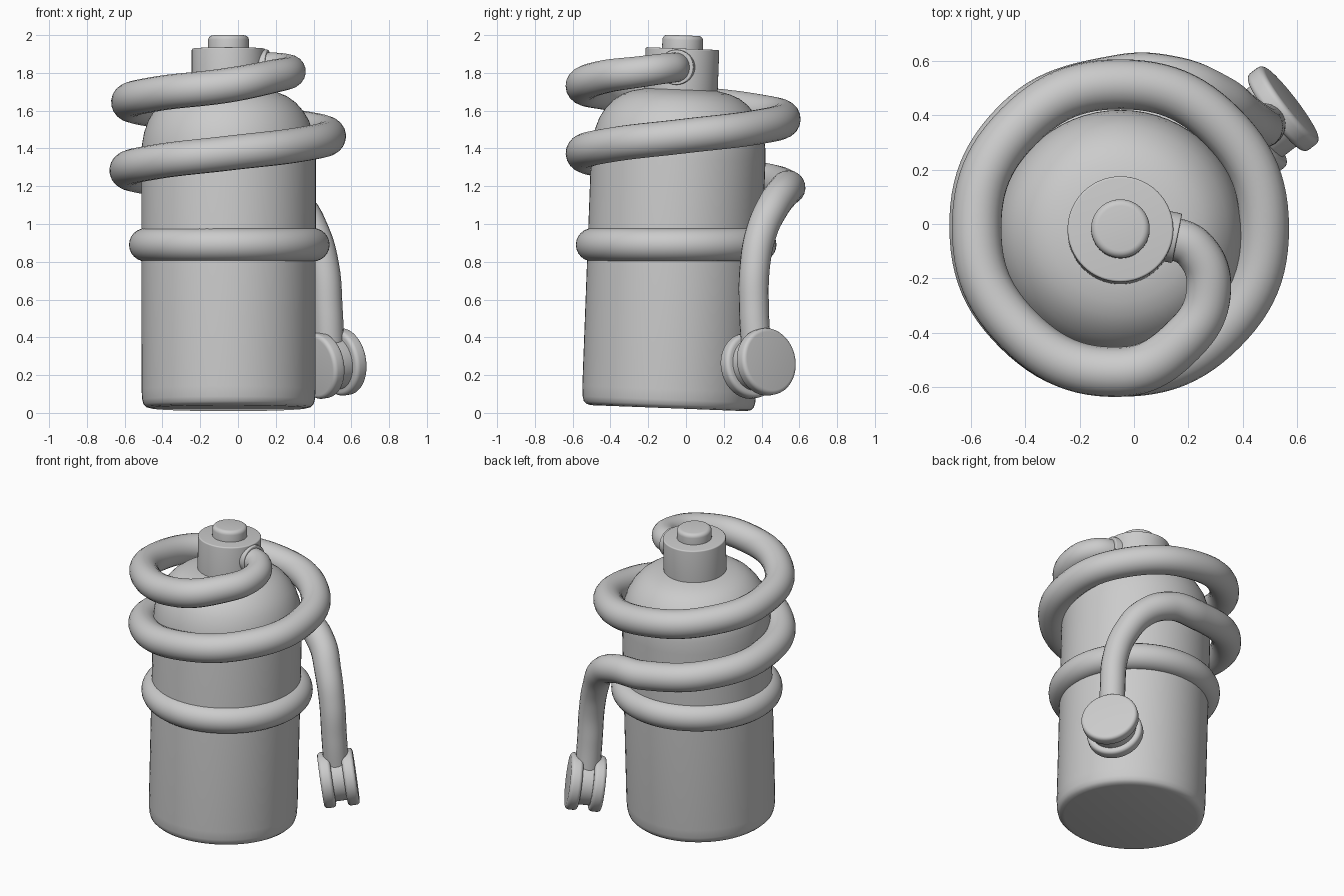
import bpy, bmesh, math
from mathutils import Vector, Matrix

if "Cube" in bpy.data.objects:
    bpy.data.objects.remove(bpy.data.objects["Cube"])


def lathe(name, profile, origin, axis, steps=64):
    """Revolve (radius, height) points around an axis through origin."""
    bm = bmesh.new()
    rings = []
    for r, h in profile:
        if r == 0:
            rings.append([bm.verts.new((0, 0, h))])
        else:
            rings.append([bm.verts.new((r * math.cos(math.tau * i / steps),
                                        r * math.sin(math.tau * i / steps), h))
                          for i in range(steps)])
    for a, b in zip(rings, rings[1:]):
        for i in range(steps):
            j = (i + 1) % steps
            quad = [a[i % len(a)], a[j % len(a)], b[j % len(b)], b[i % len(b)]]
            bm.faces.new(list(dict.fromkeys(quad)))
    bmesh.ops.recalc_face_normals(bm, faces=bm.faces)
    mesh = bpy.data.meshes.new(name)
    bm.to_mesh(mesh)
    bm.free()
    obj = bpy.data.objects.new(name, mesh)
    bpy.context.collection.objects.link(obj)
    rot = Vector((0, 0, 1)).rotation_difference(Vector(axis)).to_matrix().to_4x4()
    obj.matrix_world = Matrix.Translation(origin) @ rot
    bpy.ops.object.select_all(action='DESELECT')
    obj.select_set(True)
    bpy.context.view_layer.objects.active = obj
    bpy.ops.object.shade_smooth_by_angle(angle=math.radians(35))
    return obj


def disc(name, radius, depth, bevel, origin, axis):
    """Cylinder centred on origin with rounded rims."""
    arc = [(radius - bevel + bevel * math.sin(a), depth / 2 - bevel + bevel * math.cos(a))
           for a in (math.radians(d) for d in range(0, 91, 18))]
    low = [(r, -h) for r, h in reversed(arc)]
    return lathe(name, [(0, depth / 2)] + arc + low + [(0, -depth / 2)], origin, axis)


# Tank, leaning slightly backwards, with rounded base and domed shoulder
base = Vector((-0.05, -0.092, 0.025))
lean = Vector((0, 0.0385, 1)).normalized()
lathe("tank", [(0, 0), (0.41, 0), (0.435, 0.006), (0.45, 0.02), (0.457, 0.045),
               (0.461, 0.1), (0.462, 1.32), (0.458, 1.40), (0.447, 1.46), (0.425, 1.525),
               (0.395, 1.575), (0.355, 1.62), (0.31, 1.652), (0.26, 1.672),
               (0.19, 1.688), (0, 1.695)], base, lean)

# Valve neck and knob
disc("valve_neck", 0.195, 0.34, 0.008, base + lean * 1.735, lean)
disc("valve_knob", 0.108, 0.14, 0.025, base + lean * 1.905, lean)

# Level band around the tank
bpy.ops.mesh.primitive_torus_add(major_radius=0.443, minor_radius=0.088, major_segments=72,
                                 minor_segments=24, location=(-0.046, -0.052, 0.89))
bpy.context.object.name = "tank_band"
bpy.ops.object.shade_smooth()

# Collar where the hose leaves the neck
disc("hose_collar", 0.093, 0.08, 0.006, (0.12, -0.045, 1.83), (0.98, -0.2, 0))

# Hose: short bend, one and a half descending coils, then a drop to the nozzle
path = [(0.10, -0.04, 1.83, 0.078), (0.225, -0.095, 1.825, 0.08),
        (0.275, -0.25, 1.805, 0.083), (0.18, -0.43, 1.78, 0.088)]
for k in range(13):
    t = k / 2
    ang = math.radians(-90 - 90 * t)
    r = 0.53 + 0.009 * max(0, t - 4)
    path.append((-0.05 + r * math.cos(ang), -0.015 + r * math.sin(ang),
                 1.735 - 0.09 * t, 0.092))
path += [(0.16, 0.525, 1.18, 0.09), (0.31, 0.465, 1.10, 0.087),
         (0.40, 0.40, 0.96, 0.083), (0.455, 0.365, 0.78, 0.08),
         (0.475, 0.36, 0.55, 0.079), (0.485, 0.375, 0.30, 0.079)]
curve = bpy.data.curves.new("hose", 'CURVE')
curve.dimensions = '3D'
curve.bevel_depth = 1.0
curve.bevel_resolution = 8
curve.resolution_u = 12
curve.use_fill_caps = True
spline = curve.splines.new('BEZIER')
spline.bezier_points.add(len(path) - 1)
for p, (x, y, z, rad) in zip(spline.bezier_points, path):
    p.co = (x, y, z)
    p.radius = rad
    p.handle_left_type = p.handle_right_type = 'AUTO'
spline.use_smooth = True
bpy.context.collection.objects.link(bpy.data.objects.new("hose", curve))

# Spool-shaped nozzle: two discs joined by a narrower hub
inner = Vector((0.435, 0.337, 0.25))
outer = Vector((0.55, 0.425, 0.27))
spool_axis = outer - inner
disc("nozzle_inner_disc", 0.175, 0.075, 0.022, inner, spool_axis)
disc("nozzle_outer_disc", 0.178, 0.075, 0.022, outer, spool_axis)
disc("nozzle_hub", 0.14, 0.13, 0.005, (inner + outer) / 2, spool_axis)
